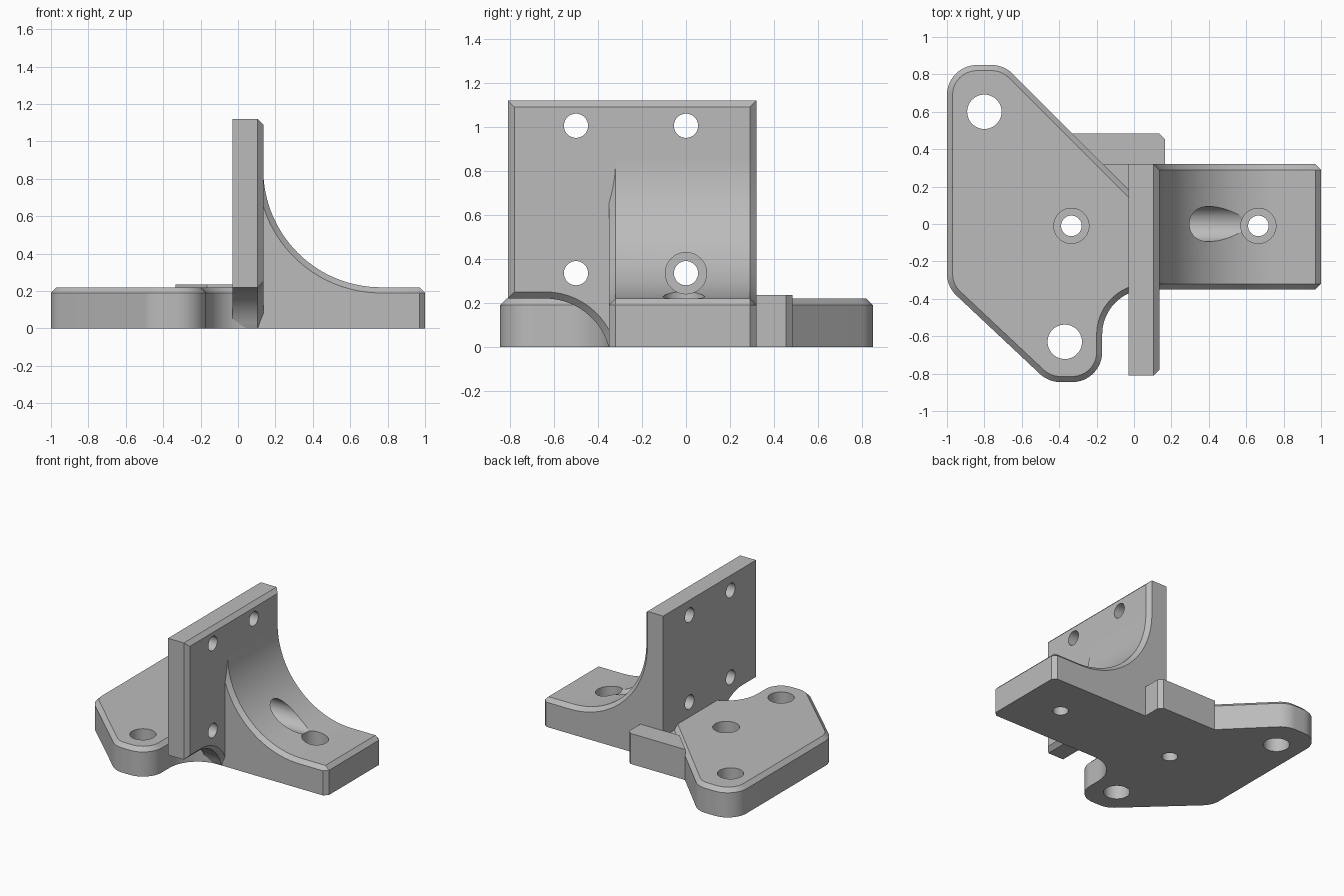
import bpy, bmesh, math
from mathutils import Vector, Matrix

cube = bpy.data.objects.get("Cube")
if cube:
    bpy.data.objects.remove(cube, do_unlink=True)

mat = bpy.data.materials.new("plain grey")
mat.use_nodes = True
GREY = (0.5, 0.5, 0.5, 1)
mat.diffuse_color = GREY
mat.node_tree.nodes["Principled BSDF"].inputs["Base Color"].default_value = GREY

CH = 0.03      # chamfer width on every edge
TOP = 0.22     # height of base and foot


def fillet(corners, steps=12):
    """Round each (x, y, radius) corner; returns a list of 2D points."""
    out = []
    for i, (x, y, r) in enumerate(corners):
        p = Vector((x, y))
        if r == 0:
            out.append(p)
            continue
        a = (Vector(corners[i - 1][:2]) - p).normalized()
        b = (Vector(corners[(i + 1) % len(corners)][:2]) - p).normalized()
        half = a.angle(b) / 2
        c = p + (a + b).normalized() * r / math.sin(half)
        start = p + a * r / math.tan(half) - c
        end = p + b * r / math.tan(half) - c
        sweep = math.atan2(start.x * end.y - start.y * end.x, start.dot(end))
        for k in range(steps + 1):
            out.append(c + Matrix.Rotation(sweep * k / steps, 2) @ start)
    return out


def inset(pts, d):
    """Mitred inward offset of a counter-clockwise outline."""
    out = []
    for i, p in enumerate(pts):
        e1 = (p - pts[i - 1]).normalized()
        e2 = (pts[(i + 1) % len(pts)] - p).normalized()
        n1, n2 = Vector((-e1.y, e1.x)), Vector((-e2.y, e2.x))
        out.append(p + (n1 + n2) * d / (1 + n1.dot(n2)))
    return out


def loft(name, rings):
    """Closed solid through matching rings of 3D points."""
    bm = bmesh.new()
    rows = [[bm.verts.new(p) for p in ring] for ring in rings]
    for a, b in zip(rows, rows[1:]):
        for i in range(len(a)):
            j = (i + 1) % len(a)
            bm.faces.new((a[i], a[j], b[j], b[i]))
    bm.faces.new(rows[0])
    bm.faces.new(rows[-1])
    bmesh.ops.recalc_face_normals(bm, faces=bm.faces)
    mesh = bpy.data.meshes.new(name)
    bm.to_mesh(mesh)
    bm.free()
    obj = bpy.data.objects.new(name, mesh)
    bpy.context.collection.objects.link(obj)
    mesh.materials.append(mat)
    return obj


def flat(pts, z):
    return [(p[0], p[1], z) for p in pts]


def drill(centre, radius, length, axis, targets):
    """Cut a round hole starting at centre and running along +axis."""
    bpy.ops.mesh.primitive_cylinder_add(vertices=48, radius=radius, depth=length)
    cutter = bpy.context.object
    start = Vector(centre)
    if axis == "X":
        cutter.rotation_euler = (0, math.pi / 2, 0)
        start.x += length / 2
    else:
        start.z += length / 2
    cutter.location = start
    cutter.hide_render = True
    for obj in targets:
        bpy.context.view_layer.objects.active = obj
        mod = obj.modifiers.new("hole", "BOOLEAN")
        mod.operation, mod.solver, mod.object = "DIFFERENCE", "EXACT", cutter
        bpy.ops.object.modifier_apply(modifier=mod.name)
    bpy.data.objects.remove(cutter, do_unlink=True)


# Base plate: rounded outline with a chamfered upper edge
outline = fillet([
    (-1, 0.85, 0.16), (-1, -0.335, 0.16), (-0.457, -0.845, 0.16),
    (-0.17, -0.845, 0.16), (-0.17, -0.35, 0.24), (0.1, -0.35, 0), (0.1, 0.055, 0),
    (-0.695, 0.85, 0.16)])
base = loft("base_plate", [flat(outline, 0), flat(outline, TOP - CH),
                           flat(inset(outline, CH), TOP)])

# Upright wall: arched at its lower front, chamfered on the foot side
arch = [Vector((-0.64 + 0.3 * math.cos(a), -0.08 + 0.3 * math.sin(a)))
        for a in [math.radians(90 - 74 * k / 12) for k in range(13)]]
side = [Vector((-0.81, TOP))] + arch + [
    Vector((-0.35, 0)), Vector((0.32, 0)), Vector((0.32, 1.12)), Vector((-0.81, 1.12))]
wall = loft("upright_wall", [
    [(-0.03, p.x, p.y) for p in side], [(0.135 - CH, p.x, p.y) for p in side],
    [(0.135, p.x, p.y) for p in inset(side, CH)]])


# Foot: concave sweep up to the wall, chamfered all round
def foot_profile(d):
    end, r = 1 - d, 0.63 + d
    pts = [(0, 0), (end, 0), (end, TOP - CH), (0.97 - d, TOP - d)]
    for k in range(33):
        a = math.radians(270 - 90 * k / 32)
        pts.append((0.765 + r * math.cos(a), 0.85 + r * math.sin(a)))
    return pts + [(0, 0.85)]


foot = loft("curved_foot", [[(x, y, z) for x, z in foot_profile(d)] for y, d in
                            ((-0.35, CH), (-0.32, 0), (0.29, 0), (0.32, CH))])

# Rear block and the low web joining it to the base
block = [(-0.335, 0.485), (0.135, 0.485), (0.165, 0.455), (0.165, 0.315), (-0.165, 0.315)]
loft("rear_block", [flat(block, 0), flat(block, 0.235)])
web = [(-0.165, 0.32), (0.1, 0.32), (0.1, 0.05)]
loft("corner_web", [flat(web, 0), flat(web, TOP - CH)])

# Large plain mounting holes
for x, y in ((-0.8, 0.6), (-0.37, -0.63)):
    drill((x, y, -0.1), 0.092, 0.5, "Z", [base])

# Counterbored vertical screw holes
for x, obj in ((-0.335, base), (0.665, foot)):
    drill((x, -0.01, -0.1), 0.055, 0.6, "Z", [obj])
    drill((x, -0.01, 0.11), 0.094, 0.5, "Z", [obj])

# Wall holes; the low rear one has a wide bore through the sweep
for y in (-0.5, 0):
    for z in (0.335, 1.005):
        drill((-0.2, y, z), 0.055, 0.8, "X", [wall, foot])
drill((0.1, 0, 0.335), 0.094, 0.8, "X", [wall, foot])

# Smooth the curved surfaces, keep machined edges crisp
bpy.ops.object.select_all(action="DESELECT")
for obj in bpy.context.scene.objects:
    if obj.type == "MESH":
        obj.select_set(True)
        bpy.context.view_layer.objects.active = obj
bpy.ops.object.shade_smooth_by_angle(angle=math.radians(25))
